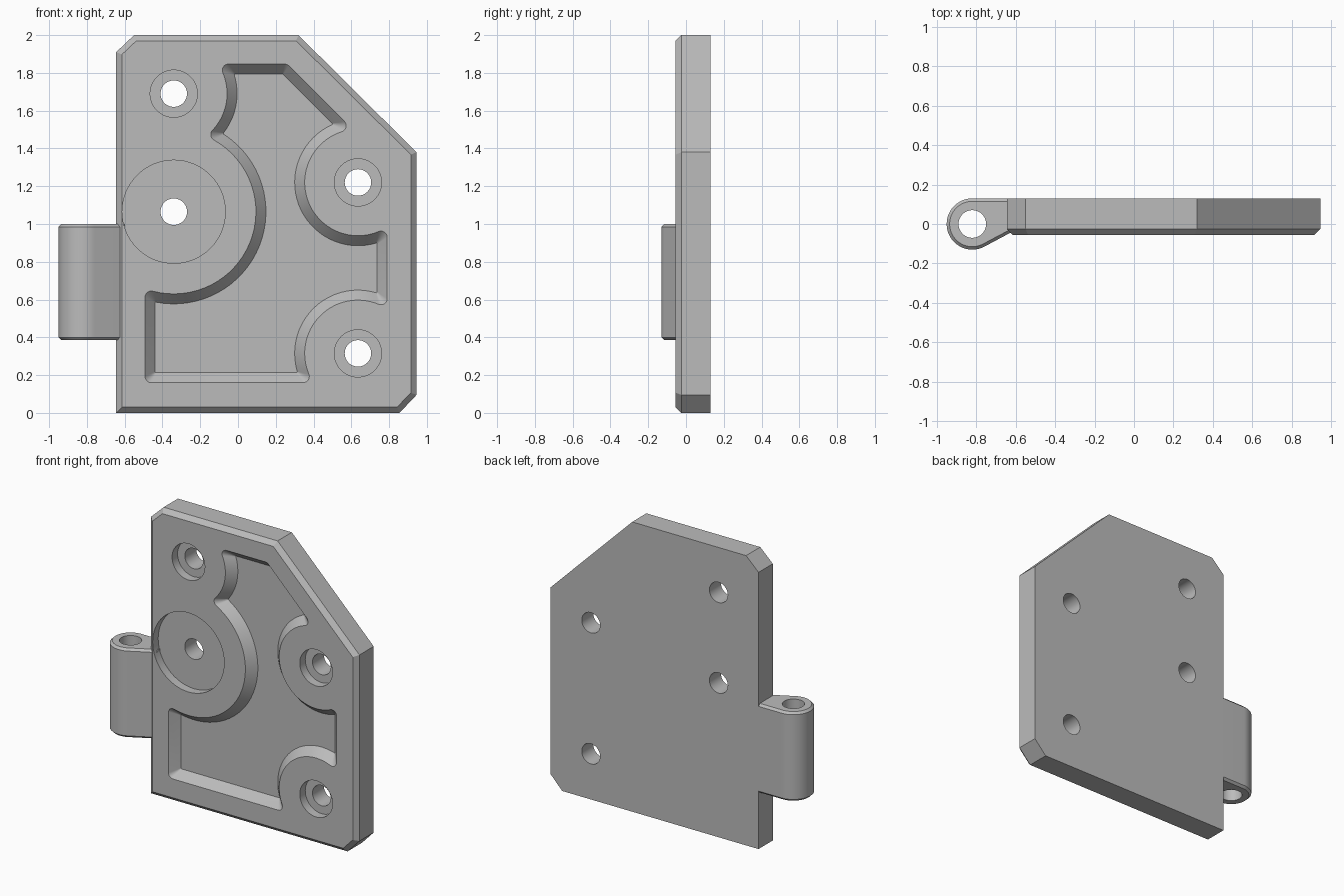
import bpy, bmesh
from math import atan2, cos, sin, pi, radians, remainder
from mathutils import Vector

cube = bpy.data.objects.get("Cube")
if cube:
    bpy.data.objects.remove(cube)

FRONT, BACK = -0.055, 0.13

grey = bpy.data.materials.new("machined grey")
grey.use_nodes = True
grey.diffuse_color = (0.5, 0.5, 0.5, 1)
grey.node_tree.nodes["Principled BSDF"].inputs["Base Color"].default_value = (0.5, 0.5, 0.5, 1)


def loft(name, rings):
    """Solid through matching rings of 3D points, capped at both ends."""
    bm = bmesh.new()
    loops = [[bm.verts.new(p) for p in ring] for ring in rings]
    n = len(loops[0])
    for a, b in zip(loops, loops[1:]):
        for i in range(n):
            j = (i + 1) % n
            bm.faces.new((a[i], a[j], b[j], b[i]))
    bm.faces.new(loops[0])
    bm.faces.new(loops[-1])
    bmesh.ops.recalc_face_normals(bm, faces=bm.faces)
    mesh = bpy.data.meshes.new(name)
    bm.to_mesh(mesh)
    bm.free()
    mesh.materials.append(grey)
    obj = bpy.data.objects.new(name, mesh)
    bpy.context.collection.objects.link(obj)
    return obj


def at_depth(points, y):
    return [(p[0], y, p[1]) for p in points]


def circle(cx, cy, r, n=64):
    return [(cx + r * cos(2 * pi * i / n), cy + r * sin(2 * pi * i / n)) for i in range(n)]


def cut(target, cutter):
    """Subtract the cutter, bake the result and discard the cutter."""
    cutter.hide_render = True
    mod = target.modifiers.new("cut", "BOOLEAN")
    mod.operation, mod.solver, mod.object = "DIFFERENCE", "EXACT", cutter
    bpy.context.view_layer.objects.active = target
    bpy.ops.object.modifier_apply(modifier=mod.name)
    bpy.data.objects.remove(cutter)


def finish(obj):
    bpy.ops.object.select_all(action="DESELECT")
    obj.select_set(True)
    bpy.context.view_layer.objects.active = obj
    bpy.ops.object.shade_smooth_by_angle(angle=radians(30))


def inset(poly, d):
    """Move each edge of a counter-clockwise polygon inwards by d."""
    pts = [Vector(p) for p in poly]
    out = []
    for i, p in enumerate(pts):
        a = (p - pts[i - 1]).normalized()
        b = (pts[(i + 1) % len(pts)] - p).normalized()
        na, nb = Vector((-a.y, a.x)), Vector((-b.y, b.x))
        out.append(p + (na + nb) * d / (1 + na.dot(nb)))
    return out


# Plate: clipped outline with a chamfered front rim
outline = [(-0.645, 0), (0.855, 0), (0.945, 0.095), (0.945, 1.38),
           (0.32, 2), (-0.55, 2), (-0.645, 1.91)]
plate = loft("plate", [at_depth(inset(outline, 0.03), FRONT),
                       at_depth(outline, FRONT + 0.03),
                       at_depth(outline, BACK)])


# Pocket boundary: straight walls, and round bosses that it flows around
class Wall:
    def __init__(self, nx, nz, x, z):
        self.n, self.q = Vector((nx, nz)).normalized(), Vector((x, z))

    def dist(self, p):
        return (p - self.q).dot(self.n)

    def normal(self, p):
        return self.n


class Boss:
    def __init__(self, x, z, r):
        self.c, self.r = Vector((x, z)), r

    def dist(self, p):
        return (p - self.c).length - self.r

    def normal(self, p):
        return (p - self.c).normalized()


sides = [Wall(0, 1, 0, 0.16), Boss(0.635, 0.315, 0.282), Wall(-1, 0, 0.79, 0),
         Boss(0.635, 1.22, 0.282), Wall(-1, -1, 0.26, 1.847), Wall(0, -1, 0, 1.847),
         Boss(-0.34, 1.69, 0.282), Boss(-0.34, 1.065, 0.435), Wall(1, 0, -0.492, 0)]
# Rough corner between each side and the next
corners = [(0.35, 0.2), (0.75, 0.58), (0.75, 0.95), (0.55, 1.5), (0.25, 1.8),
           (-0.08, 1.8), (-0.12, 1.47), (-0.45, 0.63), (-0.45, 0.2)]


def meet(a, b, guess, d):
    """Newton search for the point at distance d from both sides."""
    p = Vector(guess)
    for _ in range(20):
        u, v = a.normal(p), b.normal(p)
        ea, eb = d - a.dist(p), d - b.dist(p)
        det = u.x * v.y - u.y * v.x
        p += Vector((ea * v.y - eb * u.y, u.x * eb - v.x * ea)) / det
    return p


def sweep(c, r, a0, a1, n):
    turn = remainder(a1 - a0, 2 * pi)
    return [c + r * Vector((cos(a0 + turn * i / n), sin(a0 + turn * i / n)))
            for i in range(n + 1)]


def pocket_ring(offset, fillet):
    fillets = []
    for i, guess in enumerate(corners):
        a, b = sides[i], sides[(i + 1) % len(sides)]
        c = meet(a, b, guess, offset + fillet)
        u, v = -a.normal(c), -b.normal(c)
        fillets.append(sweep(c, fillet, atan2(u.y, u.x), atan2(v.y, v.x), 8))
    ring = []
    for i, side in enumerate(sides):
        if isinstance(side, Boss):
            s, e = fillets[i - 1][-1] - side.c, fillets[i][0] - side.c
            a0, a1 = atan2(s.y, s.x), atan2(e.y, e.x)
            # Bosses are always passed clockwise
            a1 = a0 - (a0 - a1) % (2 * pi)
            n = 32
            ring += [side.c + (side.r + offset) * Vector((cos(t), sin(t)))
                     for t in (a0 + (a1 - a0) * k / n for k in range(1, n))]
        ring += fillets[i]
    return ring


rim, floor = pocket_ring(0, 0.033), pocket_ring(0.053, 0.005)
cut(plate, loft("pocket_cutter", [at_depth(rim, FRONT - 0.1), at_depth(rim, FRONT),
                                  at_depth(floor, FRONT + 0.06)]))

# Counterbored screw holes
for x, z, bore in ((-0.34, 1.69, 0.125), (-0.34, 1.065, 0.273),
                   (0.635, 1.22, 0.125), (0.635, 0.315, 0.125)):
    seat = FRONT + 0.06
    cut(plate, loft("hole_cutter", [at_depth(circle(x, z, r), y) for r, y in (
        (bore, FRONT - 0.1), (bore, seat), (0.07, seat), (0.07, BACK + 0.1))]))
finish(plate)

# Hinge knuckle: teardrop profile running into the plate, chamfered ends
HX, LOW, HIGH, BEVEL = -0.82, 0.385, 1.0, 0.015


def knuckle_ring(r, z):
    a1 = radians(298)
    n = 40
    pts = [(HX + r * cos(t), r * sin(t))
           for t in (pi / 2 + (a1 - pi / 2) * i / n for i in range(n + 1))]
    run = (-0.6 - pts[-1][0]) / -sin(a1)
    pts += [(-0.6, pts[-1][1] + run * cos(a1)), (-0.6, 0.08), (-0.644, r)]
    return [(x, y, z) for x, y in pts]


knuckle = loft("hinge_knuckle", [
    knuckle_ring(BACK - BEVEL, LOW), knuckle_ring(BACK, LOW + BEVEL),
    knuckle_ring(BACK, HIGH - BEVEL), knuckle_ring(BACK - BEVEL, HIGH)])
cut(knuckle, loft("pin_cutter", [[(x, y, z) for x, y in circle(HX, 0, 0.07)]
                                 for z in (LOW - 0.1, HIGH + 0.1)]))
finish(knuckle)
